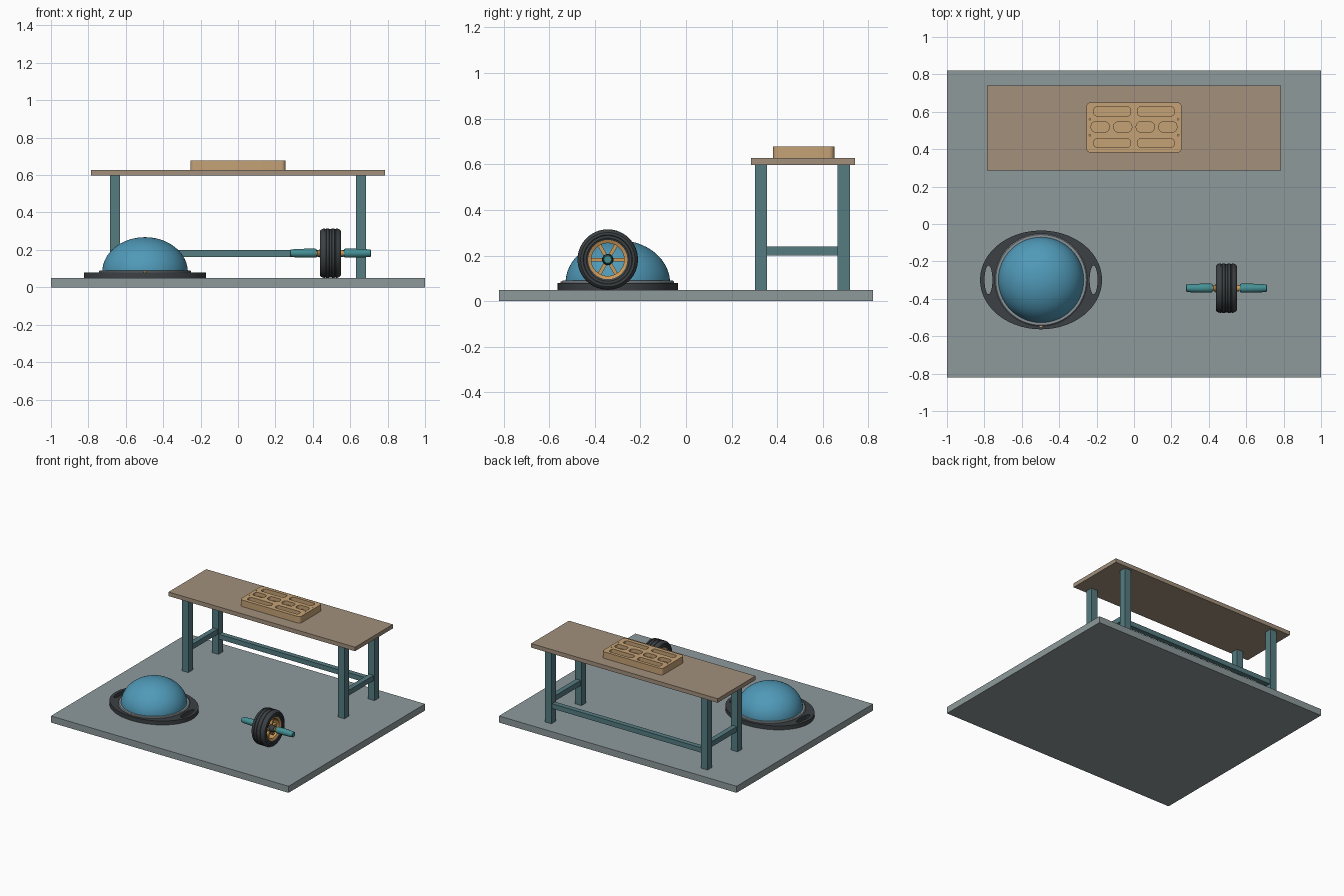
import bpy, bmesh
from math import sin, cos, pi, radians
from mathutils import Matrix, Vector

if "Cube" in bpy.data.objects:
    bpy.data.objects.remove(bpy.data.objects["Cube"])


def mat(name, r, g, b):
    m = bpy.data.materials.new(name)
    m.diffuse_color = (r, g, b, 1)
    m.use_nodes = True
    m.node_tree.nodes["Principled BSDF"].inputs["Base Color"].default_value = m.diffuse_color
    return m


FLOOR = mat("floor grey", 0.27, 0.32, 0.33)
WOOD = mat("bench wood", 0.36, 0.28, 0.20)
STEEL = mat("teal paint", 0.09, 0.20, 0.22)
BOARD = mat("light wood", 0.56, 0.36, 0.18)
BLUE = mat("blue rubber", 0.08, 0.32, 0.48)
DARK = mat("dark rubber", 0.045, 0.052, 0.057)
GREY = mat("ring grey", 0.25, 0.29, 0.31)
ORANGE = mat("orange rim", 0.60, 0.32, 0.10)
GRIP = mat("teal grip", 0.06, 0.28, 0.30)


def finish(name, bm, material, smooth=False):
    bmesh.ops.recalc_face_normals(bm, faces=bm.faces)
    me = bpy.data.meshes.new(name)
    bm.to_mesh(me)
    bm.free()
    ob = bpy.data.objects.new(name, me)
    bpy.context.collection.objects.link(ob)
    if material:
        me.materials.append(material)
    bpy.ops.object.select_all(action='DESELECT')
    bpy.context.view_layer.objects.active = ob
    ob.select_set(True)
    if smooth:
        bpy.ops.object.shade_smooth_by_angle(angle=radians(35))
    return ob


def box(name, x0, x1, y0, y1, z0, z1, material):
    bm = bmesh.new()
    size = Matrix.Diagonal((x1 - x0, y1 - y0, z1 - z0, 1))
    mid = Matrix.Translation(((x0 + x1) / 2, (y0 + y1) / 2, (z0 + z1) / 2))
    bmesh.ops.create_cube(bm, size=1, matrix=mid @ size)
    return finish(name, bm, material)


def prism(bm, points, z0, z1):
    """Extrude a flat outline from z0 up to z1."""
    f = bm.faces.new([bm.verts.new((x, y, z0)) for x, y in points])
    up = bmesh.ops.extrude_face_region(bm, geom=[f])["geom"]
    bmesh.ops.translate(bm, vec=(0, 0, z1 - z0),
                        verts=[v for v in up if isinstance(v, bmesh.types.BMVert)])


def ellipse(cx, cy, rx, ry, n=64):
    return [(cx + rx * cos(2 * pi * i / n), cy + ry * sin(2 * pi * i / n)) for i in range(n)]


def rounded(cx, cy, hx, hy, r, n=6):
    """Rounded rectangle outline with half sizes hx, hy."""
    pts = []
    for k, (sx, sy) in enumerate([(1, 1), (-1, 1), (-1, -1), (1, -1)]):
        for i in range(n + 1):
            a = pi / 2 * (k + i / n)
            pts.append((cx + sx * (hx - r) + r * cos(a), cy + sy * (hy - r) + r * sin(a)))
    return pts


def lathe(name, profile, centre, material, axis='Z', closed=False, n=64):
    """Revolve (radius, height) pairs; axis X turns height into x."""
    bm = bmesh.new()
    vs = [bm.verts.new((r, 0, h)) for r, h in profile]
    pairs = list(zip(vs, vs[1:])) + ([(vs[-1], vs[0])] if closed else [])
    geom = vs + [bm.edges.new(p) for p in pairs]
    bmesh.ops.spin(bm, geom=geom, axis=(0, 0, 1), cent=(0, 0, 0),
                   angle=2 * pi, steps=n, use_duplicate=False)
    bmesh.ops.remove_doubles(bm, verts=bm.verts, dist=1e-5)
    turn = Matrix.Rotation(pi / 2, 4, 'Y') if axis == 'X' else Matrix()
    bm.transform(Matrix.Translation(centre) @ turn)
    return finish(name, bm, material, True)


def cut(ob, cutter_bm):
    cutter = finish("cutter", cutter_bm, None)
    cutter.hide_render = True
    bpy.context.view_layer.objects.active = ob
    m = ob.modifiers.new("cut", 'BOOLEAN')
    m.operation, m.solver, m.object = 'DIFFERENCE', 'EXACT', cutter
    bpy.ops.object.modifier_apply(modifier=m.name)
    bpy.data.objects.remove(cutter)


# Floor slab and bench
box("floor_slab", -1, 1, -0.82, 0.82, 0, 0.05, FLOOR)
box("bench_top", -0.785, 0.785, 0.286, 0.74, 0.597, 0.628, WOOD)
for side, sx in (("left", -1), ("right", 1)):
    xa, xb = sorted((sx * 0.63, sx * 0.684))
    box(side + "_front_leg", xa, xb, 0.302, 0.356, 0.05, 0.597, STEEL)
    box(side + "_back_leg", xa, xb, 0.664, 0.718, 0.05, 0.597, STEEL)
    xa, xb = sorted((sx * 0.638, sx * 0.676))
    box(side + "_stretcher", xa, xb, 0.356, 0.664, 0.20, 0.24, STEEL)
box("back_stretcher", -0.63, 0.63, 0.672, 0.71, 0.163, 0.2, STEEL)

# Climbing hold board with finger pockets and screw holes
bm = bmesh.new()
prism(bm, rounded(0, 0.516, 0.254, 0.134, 0.022), 0.628, 0.678)
board = finish("hold_board", bm, BOARD, True)
bm = bmesh.new()
for s in (-1, 1):
    for x, y, hx, hy, r in ((0.117, 0.602, 0.098, 0.024, 0.016),
                            (0.117, 0.433, 0.098, 0.022, 0.016),
                            (0.06, 0.519, 0.048, 0.027, 0.022),
                            (0.181, 0.519, 0.048, 0.027, 0.022)):
        prism(bm, rounded(s * x, y, hx, hy, r), 0.65, 0.70)
    for y in (0.475, 0.56):
        prism(bm, ellipse(s * 0.236, y, 0.004, 0.004, 12), 0.668, 0.70)
cut(board, bm)

# Balance dome: oval plate with hand slots, ring, dome, valve
DX, DY = -0.497, -0.299
bm = bmesh.new()
prism(bm, ellipse(DX, DY, 0.326, 0.264, 96), 0.05, 0.08)
plate = finish("balance_plate", bm, DARK, True)
bm = bmesh.new()
for s in (-1, 1):
    prism(bm, ellipse(DX + s * 0.281, DY, 0.021, 0.077, 32), 0.03, 0.1)
cut(plate, bm)
lathe("balance_ring", [(0.215, 0.075), (0.247, 0.075), (0.247, 0.085), (0.242, 0.09), (0.215, 0.09)],
      (DX, DY, 0), GREY, closed=True)
arc = [(0.229 * cos(a * pi / 32), 0.187 * sin(a * pi / 32)) for a in range(16)]
lathe("balance_dome", arc + [(0, 0.187)], (DX, DY, 0.081), BLUE)
lathe("air_valve", [(0, 0), (0.009, 0), (0.009, 0.008), (0, 0.008)],
      (DX, DY - 0.243, 0.079), ORANGE, n=16)

# Roller wheel: tyre, rim, hub and spokes
C = Vector((0.494, -0.343, 0.1825))
half = [(0.1325, 0.030), (0.131, 0.040), (0.126, 0.050), (0.119, 0.056),
        (0.108, 0.056), (0.105, 0.053), (0.094, 0.053), (0.084, 0.046)]
groove = [(0.1325, 0.008), (0.129, 0.006)]
right_side = groove[::-1] + [(0.1325, 0.022), (0.129, 0.024), (0.129, 0.028)] + half
lathe("tyre", [(r, -h) for r, h in right_side[::-1]] + right_side, C, DARK, 'X', True)
lathe("wheel_rim", [(0.072, -0.042), (0.086, -0.048), (0.086, 0.048), (0.072, 0.042)],
      C, ORANGE, 'X', True)
lathe("wheel_hub", [(0, -0.058), (0.022, -0.058), (0.025, -0.05), (0.025, 0.05),
                    (0.022, 0.058), (0, 0.058)], C, DARK, 'X', n=32)
bm = bmesh.new()
for i in range(6):
    bmesh.ops.create_cube(bm, size=1, matrix=Matrix.Translation(C)
                          @ Matrix.Rotation(i * pi / 3, 4, 'X')
                          @ Matrix.Translation((0, 0.048, 0))
                          @ Matrix.Diagonal((0.05, 0.056, 0.016, 1)))
finish("wheel_spokes", bm, ORANGE)

# Axle, collars and grips on both sides
lathe("axle", [(0, -0.2), (0.01, -0.2), (0.01, 0.2), (0, 0.2)], C, GREY, 'X', n=24)
grip = [(0, 0.074), (0.021, 0.074), (0.024, 0.08), (0.024, 0.13), (0.022, 0.19),
        (0.021, 0.196), (0.019, 0.214), (0.016, 0.2165), (0, 0.2165)]
collar = [(0, 0.055), (0.017, 0.055), (0.017, 0.067), (0.013, 0.068), (0.013, 0.076), (0, 0.076)]
for side, s in (("left", -1), ("right", 1)):
    lathe(side + "_grip", [(r, s * h) for r, h in grip], C, GRIP, 'X', n=32)
    lathe(side + "_collar", [(r, s * h) for r, h in collar], C, ORANGE, 'X', n=24)
